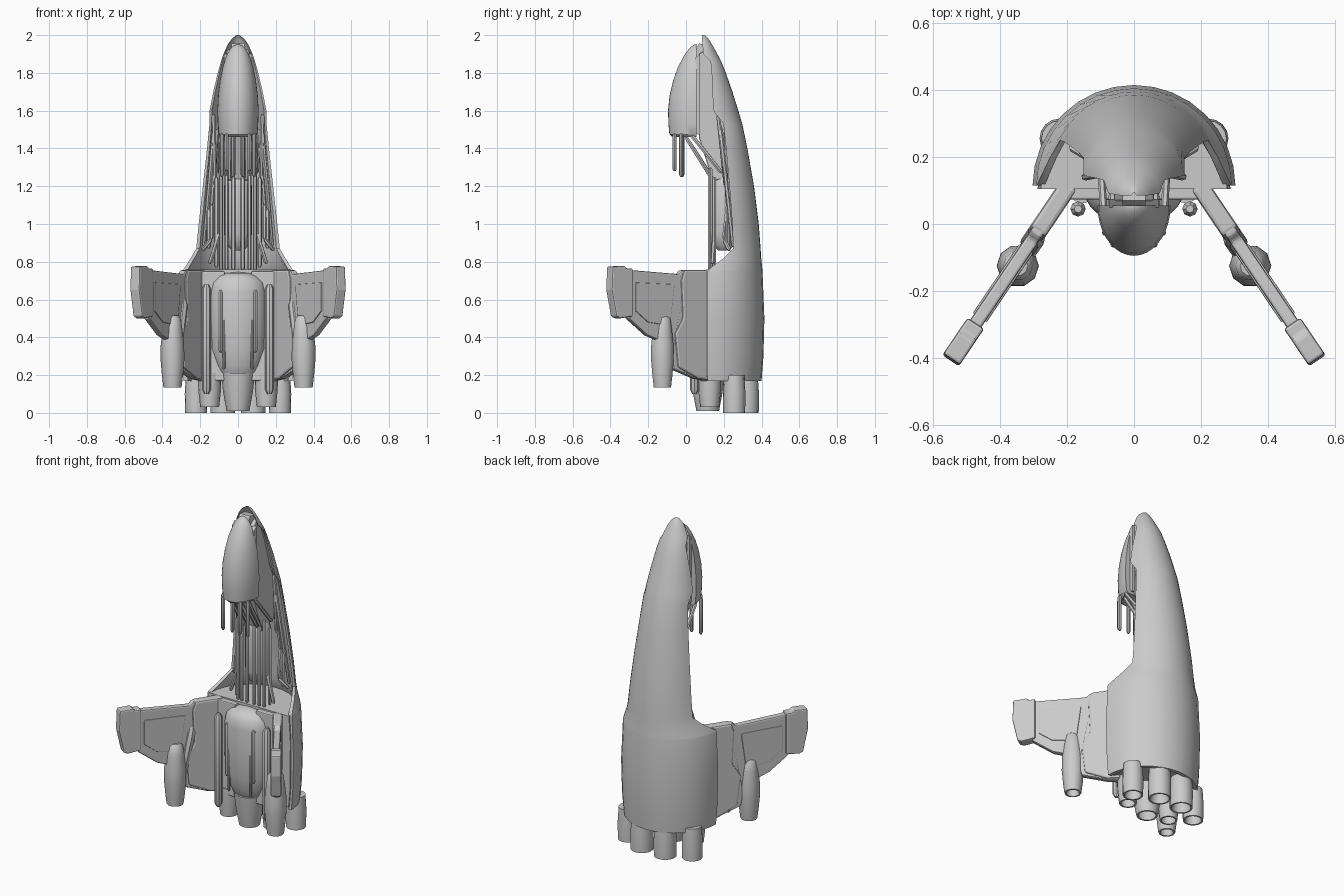
import bpy, bmesh, math
from mathutils import Vector


def finish(name, bm, smooth=True, bevel=0):
    bmesh.ops.remove_doubles(bm, verts=bm.verts, dist=0.0005)
    bmesh.ops.recalc_face_normals(bm, faces=bm.faces)
    for f in bm.faces:
        f.smooth = smooth
    for e in bm.edges:
        e.smooth = len(e.link_faces) == 2 and e.calc_face_angle(0) < math.radians(38)
    me = bpy.data.meshes.new(name)
    bm.to_mesh(me)
    bm.free()
    ob = bpy.data.objects.new(name, me)
    bpy.context.collection.objects.link(ob)
    if bevel:
        m = ob.modifiers.new("bevel", 'BEVEL')
        m.width, m.segments, m.limit_method = bevel, 2, 'ANGLE'
    return ob


def loft(name, rings, caps=True, **kw):
    bm = bmesh.new()
    rows = [[bm.verts.new(p) for p in r] for r in rings]
    n = len(rows[0])
    for a, b in zip(rows, rows[1:]):
        for i in range(n):
            j = (i + 1) % n
            bm.faces.new((a[i], a[j], b[j], b[i]))
    if caps:
        bm.faces.new(rows[0])
        bm.faces.new(rows[-1])
    return finish(name, bm, **kw)


def lathe(name, cx, cy, prof, n=14, squash=1, caps=True):
    # upright turned part from (radius, z) pairs
    return loft(name, [[(cx + r * math.cos(2 * math.pi * i / n),
                         cy + r * squash * math.sin(2 * math.pi * i / n), z)
                        for i in range(n)] for r, z in prof], caps)


def nozzle(name, cx, cy, top, bottom, r0, r1):
    # open bell with a hollow inside
    lathe(name, cx, cy, [(r0 * .6, top), (r0, top), ((r0 + r1) / 2 + .004, (top + bottom) / 2),
                         (r1, bottom), (r1 - .01, bottom), (r0 * .7, bottom + .07)], 16)


def rod(name, a, b, r, n=8):
    a, b = Vector(a), Vector(b)
    d = b - a
    q = d.to_track_quat('Z', 'Y')
    t = min(r, d.length * .2)
    rings = []
    for rr, h in ((r * .5, 0), (r, t), (r, d.length - t), (r * .5, d.length)):
        rings.append([a + q @ Vector((rr * math.cos(2 * math.pi * i / n),
                                      rr * math.sin(2 * math.pi * i / n), h)) for i in range(n)])
    return loft(name, rings)


def arc(w, ye, s, z, n=16):
    # bowed section: half width w at y = ye, bulging back by s
    if s < w:
        R = (w * w + s * s) / (2 * s)
        A = math.asin(w / R)
        return [(R * math.sin(t), ye + s - R + R * math.cos(t), z)
                for t in (-A + 2 * A * i / n for i in range(n + 1))]
    return [(-w * math.cos(math.pi * i / n), ye + s * math.sin(math.pi * i / n), z)
            for i in range(n + 1)]


# Main curved hull shell: z, half width, front edge y, back y, hollow depth
hull = [(.17, .288, .115, .400, .92), (.30, .298, .115, .410, .92), (.50, .303, .115, .415, .92),
        (.75, .292, .115, .405, .92), (.76, .288, .12, .404, .9), (.82, .250, .20, .398, .8),
        (.87, .221, .25, .395, .75), (1.0, .208, .245, .385, .7), (1.2, .186, .23, .360, .7),
        (1.4, .164, .212, .325, .7), (1.53, .151, .198, .298, .7), (1.60, .150, .145, .277, .7),
        (1.70, .131, .140, .246, .7), (1.80, .107, .136, .211, .6), (1.86, .090, .13, .187, .6),
        (1.90, .077, .092, .166, .6), (1.95, .055, .087, .138, .6), (1.98, .034, .085, .119, .6),
        (1.995, .015, .085, .106, .6), (2.0, .006, .086, .098, .6)]
rings = []
for z, w, ye, yb, k in hull:
    rings.append(arc(w, ye, yb - ye, z) + arc(w * .92, ye, (yb - ye) * k, z)[::-1])
loft("hull_shell", rings)

# Filled lower fuselage with flat front and shelf on top
loft("lower_fuselage", [arc(.275, .105, .27, .19), arc(.285, .105, .285, .3),
                        arc(.288, .105, .29, .6), arc(.278, .105, .28, .758)])

# Nose capsule, flat at the back
cap = [(1.46, .088, .125), (1.475, .102, .143), (1.53, .107, .148), (1.60, .109, .150),
       (1.68, .105, .142), (1.76, .095, .123), (1.83, .081, .098), (1.89, .061, .066),
       (1.925, .043, .042), (1.945, .022, .02), (1.952, .004, .005)]
loft("nose_capsule", [[(w * math.cos(math.pi * i / 18), .055 - d * math.sin(math.pi * i / 18), z)
                       for i in range(19)] for z, w, d in cap])


def slab(name, outline, place, half, bevel=0):
    # flat outline extruded both ways; place(u, z, t) -> point
    return loft(name, [[place(u, z, t) for u, z in outline] for t in (-half, half)],
                smooth=False, bevel=bevel)


def side(y, z, t):
    return (t, y, z)


# Neck between capsule and hull
slab("neck_core", [(.068, 1.46), (.068, 1.9), (.12, 1.93), (.19, 1.75), (.27, 1.5), (.27, 1.24),
                   (.14, 1.23)], side, .06, .008)
slab("neck_plate", [(.05, 1.48), (.05, 1.88), (.075, 1.9), (.075, 1.47)], side, .075)
slab("top_block", [(.05, 1.84), (.05, 1.93), (.07, 1.955), (.115, 1.95), (.115, 1.86)], side, .035)

# Central tank and engine on the front
lathe("front_tank", 0, .105, [(.062, .17), (.1, .22), (.115, .25), (.145, .34), (.15, .5), (.149, .64),
                              (.138, .69), (.105, .725), (.06, .74), (.01, .745)], 24, .72)
nozzle("center_nozzle", 0, .115, .21, .01, .09, .06)
lathe("spine_pod", 0, .2, [(.03, .86), (.06, .89), (.075, .95), (.075, 1.2), (.06, 1.25), (.03, 1.28)], 14)

# Everything mirrored left and right
for sx, tag in ((1, "right"), (-1, "left")):
    L = Vector((.559, -.829, 0))
    N = Vector((.829, .559, 0))

    def wing(u, z, t):
        p = Vector((.215, .085, z)) + L * u + N * t
        return (p.x * sx, p.y, p.z)

    # wing slab, inner thick root, tip cap
    slab("wing_" + tag, [(-.03, .755), (.14, .755), (.16, .735), (.48, .757), (.48, .5), (.36, .41),
                         (.22, .36), (.19, .23), (.05, .18), (-.03, .17)], wing, .02, .008)
    slab("wing_root_" + tag, [(-.04, .757), (.13, .757), (.15, .70), (.14, .5), (.19, .42),
                              (.17, .24), (.04, .18), (-.04, .17)], wing, .028, .012)
    slab("wing_panel_" + tag, [(.19, .68), (.44, .69), (.44, .54), (.36, .48), (.22, .46)],
         wing, .025, .004)
    slab("wing_tip_" + tag, [(.46, .765), (.50, .765), (.51, .778), (.59, .775), (.595, .65), (.565, .51),
                             (.54, .5), (.46, .51)], wing, .03, .012)
    slab("wing_bridge_" + tag, [(.07, .17), (.215, .17), (.235, .2), (.235, .75), (.07, .75)],
         lambda x, z, t: (x * sx, .095 + t, z), .022, .006)

    # engine pod on the wing
    lathe("wing_pod_" + tag, .347 * sx, -.125,
          [(.03, .2), (.038, .135), (.048, .135), (.056, .2), (.063, .28), (.062, .36), (.053, .44),
           (.044, .5), (.03, .515), (.01, .517)], 10)
    rod("wing_pod_fairing_" + tag, (.325 * sx, -.09, .3), (.29 * sx, -.04, .6), .028)

    # rear nozzle ring and front side nozzle
    nozzle("outer_nozzle_" + tag, .222 * sx, .255, .2, 0, .054, .058)
    nozzle("rear_nozzle_" + tag, .08 * sx, .32, .2, 0, .06, .065)
    nozzle("side_nozzle_" + tag, .15 * sx, .125, .21, .03, .062, .05)

    # feed lines on the lower front
    for i, (x, y, z0, z1, r) in enumerate(((.167, .045, .1, .68, .023), (.092, .022, .32, .65, .012),
                                           (.075, .018, .23, .5, .008), (.29, -.005, .2, .55, .012),
                                           (.235, .075, .18, .5, .014))):
        rod(f"feed_line_{i}_{tag}", (x * sx, y, z0), (x * sx, y, z1), r)

    # probes hanging under the capsule
    for i, (x, y, z) in enumerate(((.085, -.025, 1.25), (.06, -.06, 1.28), (.025, -.02, 1.25))):
        rod(f"probe_{i}_{tag}", (x * sx, y, z), (x * sx, y, 1.48), .011)

    # struts and pipes in the open bay
    pipes = [((.07, 0, 1.46), (.06, .15, 1.22)), ((.09, .03, 1.47), (.10, .19, 1.27)),
             ((.03, .0, 1.46), (.03, .15, 1.23)), ((.09, .13, 1.30), (.09, .13, .755)),
             ((.115, .15, 1.25), (.115, .15, .77)), ((.06, .125, 1.28), (.06, .125, .755)),
             ((.025, .125, 1.25), (.025, .125, .755)), ((.125, .18, 1.52), (.18, .25, .88)),
             ((.11, .2, 1.5), (.14, .22, 1.1)), ((.14, .22, 1.1), (.14, .2, .92)),
             ((.14, .2, .92), (.19, .23, .86)), ((.155, .22, 1.08), (.155, .22, .87)),
             ((.10, .15, .95), (.15, .14, .79)), ((.13, .17, 1.58), (.12, .21, 1.2))]
    for i, (a, b) in enumerate(pipes):
        rod(f"bay_pipe_{i}_{tag}", (a[0] * sx, a[1], a[2]), (b[0] * sx, b[1], b[2]), .011, 6)
